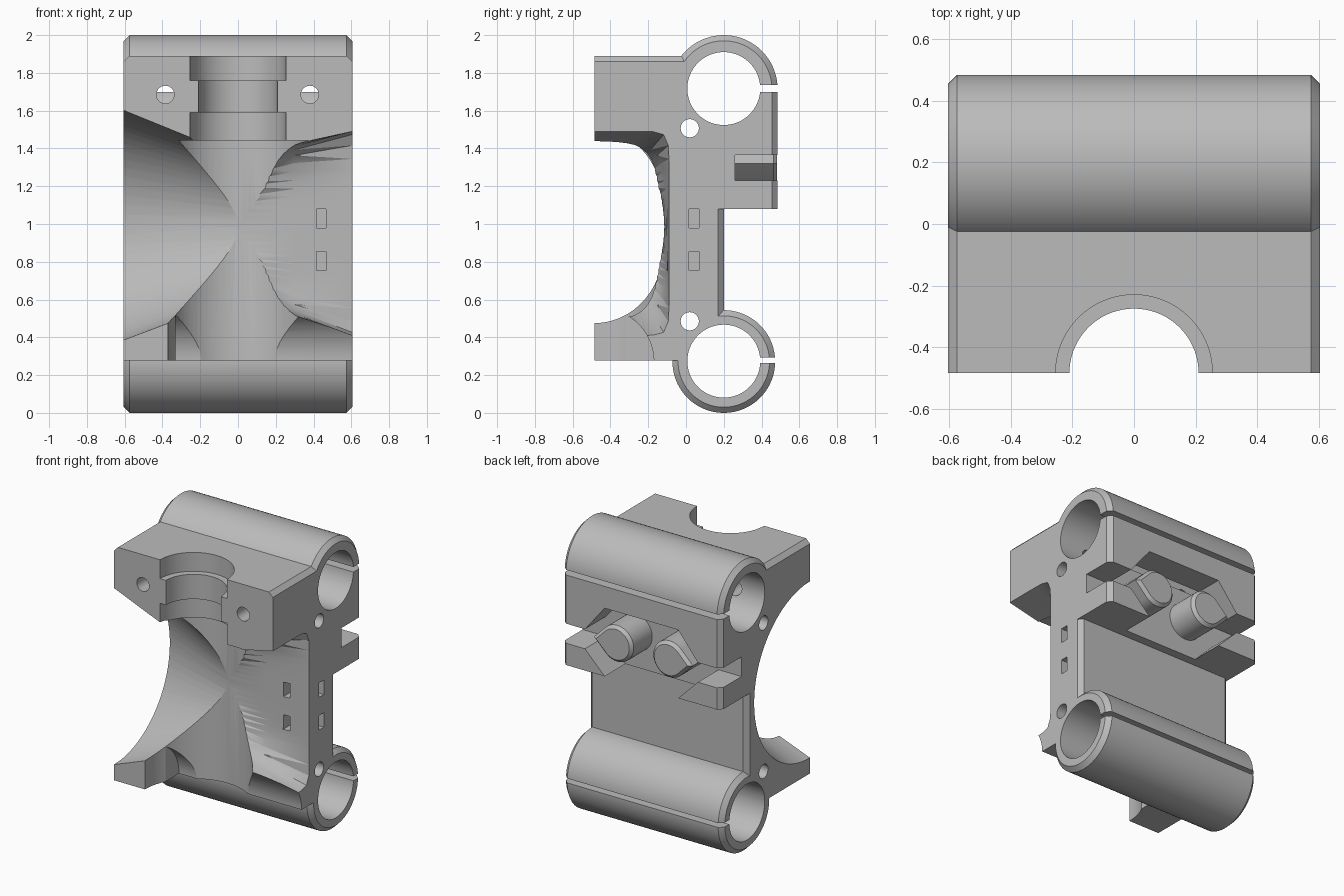
import bpy, bmesh, math
from mathutils import Matrix, Vector

cube = bpy.data.objects.get("Cube")
if cube:
    bpy.data.objects.remove(cube, do_unlink=True)

HALF = 0.605      # half width of the carriage
FRONT = -0.485    # front face
MID = 0.2         # axis of both bearing tubes, and back of the plate
CHAMFER = 0.03

grey = bpy.data.materials.new("grey plastic")
grey.use_nodes = True
grey.diffuse_color = (0.5, 0.5, 0.5, 1)
grey.node_tree.nodes["Principled BSDF"].inputs["Base Color"].default_value = (0.5, 0.5, 0.5, 1)


def finish(name, bm):
    bmesh.ops.recalc_face_normals(bm, faces=bm.faces)
    mesh = bpy.data.meshes.new(name)
    bm.to_mesh(mesh)
    bm.free()
    mesh.materials.append(grey)
    ob = bpy.data.objects.new(name, mesh)
    bpy.context.collection.objects.link(ob)
    return ob


def chamfer(bm, edges, width=CHAMFER):
    bmesh.ops.bevel(bm, geom=edges, offset=width, segments=1, affect='EDGES')


def box(name, x, y, z, rule=None):
    """Box from three ranges; edges whose midpoint passes the rule are chamfered."""
    bm = bmesh.new()
    bmesh.ops.create_cube(bm, size=1)
    for v in bm.verts:
        v.co = Vector([r[0] if c < 0 else r[1] for c, r in zip(v.co, (x, y, z))])
    if rule:
        chamfer(bm, [e for e in bm.edges if rule((e.verts[0].co + e.verts[1].co) / 2)])
    return finish(name, bm)


def cylinder(name, axis, centre, radius, span, ends=False):
    """Cylinder along an axis; centre gives the two other coordinates in order."""
    bm = bmesh.new()
    bmesh.ops.create_cone(bm, cap_ends=True, segments=72, radius1=radius,
                          radius2=radius, depth=span[1] - span[0])
    if ends:
        caps = [f for f in bm.faces if len(f.verts) > 4]
        chamfer(bm, list({e for f in caps for e in f.edges}))
    place = list(centre)
    place.insert("xyz".index(axis), sum(span) / 2)
    turn = {"x": Matrix.Rotation(math.pi / 2, 4, 'Y'),
            "y": Matrix.Rotation(math.pi / 2, 4, 'X'), "z": Matrix()}[axis]
    bm.transform(Matrix.Translation(place) @ turn)
    return finish(name, bm)


def prism(name, outline, y):
    """Extrudes an x-z outline along y."""
    bm = bmesh.new()
    face = bm.faces.new([bm.verts.new((px, y[0], pz)) for px, pz in outline])
    out = bmesh.ops.extrude_face_region(bm, geom=[face])
    bmesh.ops.translate(bm, vec=(0, y[1] - y[0], 0),
                        verts=[g for g in out["geom"] if isinstance(g, bmesh.types.BMVert)])
    return finish(name, bm)


def duct():
    """Cutter that blends a round left mouth through a throat to a squarish right one."""
    # x, depth, half height, middle height, squareness
    stations = [(-0.7, 0.645, 0.645, 0.995, 2), (0, 0.37, 0.37, 0.985, 2),
                (0.3, 0.38, 0.455, 0.968, 5), (HALF, 0.395, 0.54, 0.95, 14),
                (0.7, 0.395, 0.56, 0.95, 14)]
    count = 72
    bm = bmesh.new()
    rings = []
    for x, a, b, mid, n in stations:
        ring = []
        for i in range(count):
            t = math.tau * i / count
            c, s = math.cos(t), math.sin(t)
            r = (abs(c / a) ** n + abs(s / b) ** n) ** (-1 / n)
            ring.append(bm.verts.new((x, FRONT + r * c, mid + r * s)))
        rings.append(ring)
    for p, q in zip(rings, rings[1:]):
        for i in range(count):
            j = (i + 1) % count
            bm.faces.new((p[i], p[j], q[j], q[i]))
    bm.faces.new(rings[0])
    bm.faces.new(rings[-1])
    bmesh.ops.triangulate(bm, faces=[f for f in bm.faces if len(f.verts) == 4])
    return finish("duct_cutter", bm)


def combine(target, tool, operation):
    mod = target.modifiers.new(operation, 'BOOLEAN')
    mod.operation, mod.solver, mod.object = operation, 'EXACT', tool
    bpy.context.view_layer.objects.active = target
    bpy.ops.object.modifier_apply(modifier=mod.name)
    bpy.data.objects.remove(tool, do_unlink=True)


side = lambda m: abs(m.x) > HALF - 0.01
WIDE = (-HALF, HALF)
THROUGH = (-0.8, 0.8)

# Main body with chamfered top and back side edges
body = box("carriage_body", WIDE, (FRONT, MID), (0.278, 1.89),
           lambda m: side(m) and (m.z > 1.88 or m.y > MID - 0.01))

# Clamp block on the back and the two bearing tubes
solids = [
    box("clamp_block", WIDE, (0.1, 0.485), (1.08, 1.71),
        lambda m: side(m) and m.y > 0.48),
    cylinder("upper_tube", "x", (MID, 1.715), 0.285, WIDE, True),
    cylinder("lower_tube", "x", (MID, 0.272), 0.272, WIDE, True),
]
for part in solids:
    combine(body, part, 'UNION')

cutters = [duct()]
# Bearing bores, clamping slits and cross holes
for bore_z, slit in ((1.717, (1.7, 1.735)), (0.274, (0.263, 0.293))):
    cutters.append(cylinder("bore", "x", (MID, bore_z), 0.193, THROUGH))
    cutters.append(box("slit", THROUGH, (0.35, 0.6), slit))
for z in (1.507, 0.485):
    cutters.append(cylinder("cross_hole", "x", (0.02, z), 0.048, THROUGH))
for x in (-0.385, 0.38):
    cutters.append(cylinder("screw_hole", "y", (x, 1.685), 0.047, (-0.6, 0.15)))

# Stepped nozzle seat and the round shaft below it
for radius, span in ((0.255, (1.76, 2.1)), (0.21, (1.5, 1.8)),
                     (0.255, (1.4, 1.59)), (0.37, (0.1, 1.443))):
    cutters.append(cylinder("seat", "z", (0, FRONT), radius, span))

# Rounded clearance that leaves only the left foot
cutters.append(cylinder("foot_clearance", "x", (-0.45, 0.272), 0.28, (-0.33, 0.8)))

# Cable tie channels turning from the side to the front
for z in ((0.98, 1.08), (0.755, 0.855)):
    cutters.append(box("tie_side", (0.44, 0.8), (0.015, 0.07), z))
    cutters.append(box("tie_front", (0.415, 0.465), (-0.3, 0.07), z))

# Belt channel and the angular pocket around the belt pegs
cutters.append(box("belt_channel", THROUGH, (0.26, 0.7), (1.23, 1.365)))
half = [(0.28, 1.0), (0.28, 1.08), (0.43, 1.23), (0.43, 1.365), (0.28, 1.55)]
outline = half + [(-x, z) for x, z in reversed(half)]
cutters.append(prism("belt_pocket", outline, (0.26, 0.7)))

for cutter in cutters:
    cutter.hide_render = True
    combine(body, cutter, 'DIFFERENCE')

# Belt pegs: round posts with a pointed outer side
for name, sign in (("belt_peg_left", 1), ("belt_peg_right", -1)):
    r, steps = 0.125, 32
    shape = [(0.2 + r * 1.414, 1.32)]
    for i in range(steps + 1):
        t = math.radians(45 + 270 * i / steps)
        shape.append((0.2 + r * math.cos(t), 1.32 + r * math.sin(t)))
    peg = prism(name, [(sign * x, z) for x, z in shape], (0.23, 0.482))
    bm = bmesh.new()
    bm.from_mesh(peg.data)
    rim = [e for e in bm.edges if all(v.co.y > 0.48 for v in e.verts)]
    chamfer(bm, rim, 0.02)
    bm.to_mesh(peg.data)
    bm.free()

# Smooth round surfaces, keep hard edges crisp
for ob in bpy.context.scene.objects:
    ob.select_set(ob.type == 'MESH')
bpy.context.view_layer.objects.active = body
bpy.ops.object.shade_smooth_by_angle(angle=math.radians(25))
